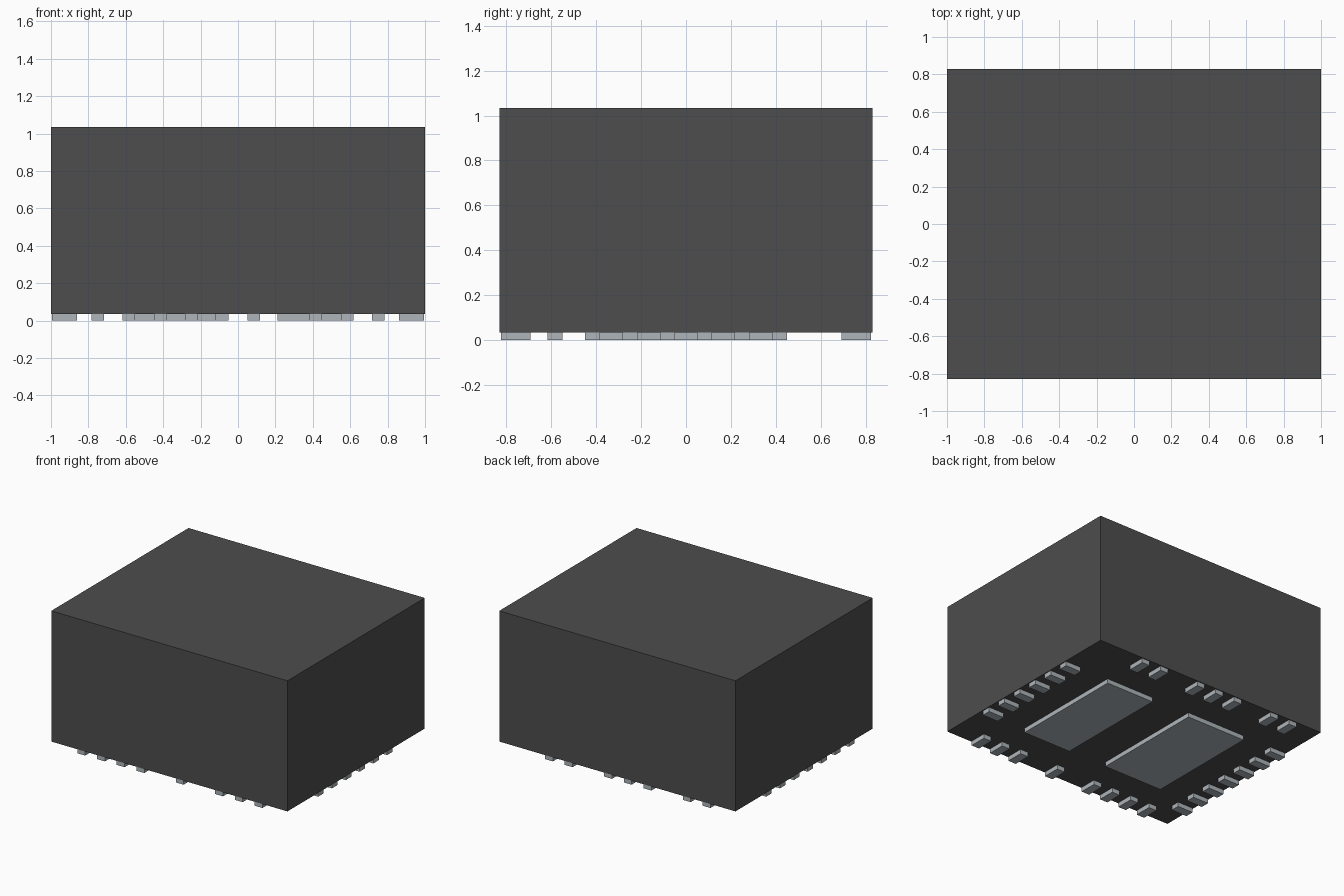
import bpy

cube = bpy.data.objects.get("Cube")
if cube:
    bpy.data.objects.remove(cube, do_unlink=True)


def material(name, color):
    m = bpy.data.materials.new(name)
    m.use_nodes = True
    m.diffuse_color = color
    m.node_tree.nodes["Principled BSDF"].inputs["Base Color"].default_value = color
    return m


BODY = material("dark grey resin", (0.075, 0.075, 0.075, 1))
METAL = material("blue grey metal", (0.42, 0.46, 0.49, 1))


def box(name, x0, x1, y0, y1, z0, z1, mat):
    """Axis-aligned box with its size baked into the mesh."""
    bpy.ops.mesh.primitive_cube_add(size=1)
    ob = bpy.context.object
    ob.name = ob.data.name = name
    for v in ob.data.vertices:
        v.co.x *= x1 - x0
        v.co.y *= y1 - y0
        v.co.z *= z1 - z0
    ob.location = ((x0 + x1) / 2, (y0 + y1) / 2, (z0 + z1) / 2)
    ob.data.materials.append(mat)
    return ob


HX, HY = 1.0, 0.83        # half size of the body
PAD_H = 0.034             # how far the pads stand out below the body
EMBED = 0.004             # how far the pads reach into the body
PITCH = 1 / 6             # spacing of the pad grid
HALF_W = 1 / 30           # half width of a small pad
LENGTH, INSET = 0.132, 0.006

# Package body
box("body", -HX, HX, -HY, HY, PAD_H, PAD_H + 1.0, BODY)

# Two large pads under the middle
box("large_pad_left", 0.21, 0.617, -0.45, 0.45, 0, PAD_H + EMBED, METAL)
box("large_pad_right", -0.617, -0.117, -0.45, 0.45, 0, PAD_H + EMBED, METAL)

# Small edge pads: occupied half-steps of the grid along each edge
EDGES = {
    "front": (-4.5, -3.5, -2.5, -1.5, 0.5, 2.5, 3.5, 4.5),
    "back": (-4.5, -3.5, -1.5, -0.5, 0.5, 2.5, 3.5),
    "left": (-2.5, -1.5, -0.5, 0.5, 1.5, 2.5),
    "right": (-3.5, -2.5, -1.5, -0.5, 0.5, 1.5, 2.5),
}
for edge, steps in EDGES.items():
    along_x = edge in ("front", "back")
    sign = 1 if edge in ("back", "left") else -1
    outer = (HY if along_x else HX) - INSET
    across = sorted((sign * outer, sign * (outer - LENGTH)))
    for i, step in enumerate(steps, 1):
        along = (step * PITCH - HALF_W, step * PITCH + HALF_W)
        xs, ys = (along, across) if along_x else (across, along)
        box(f"{edge}_pad_{i}", *xs, *ys, 0, PAD_H + EMBED, METAL)
